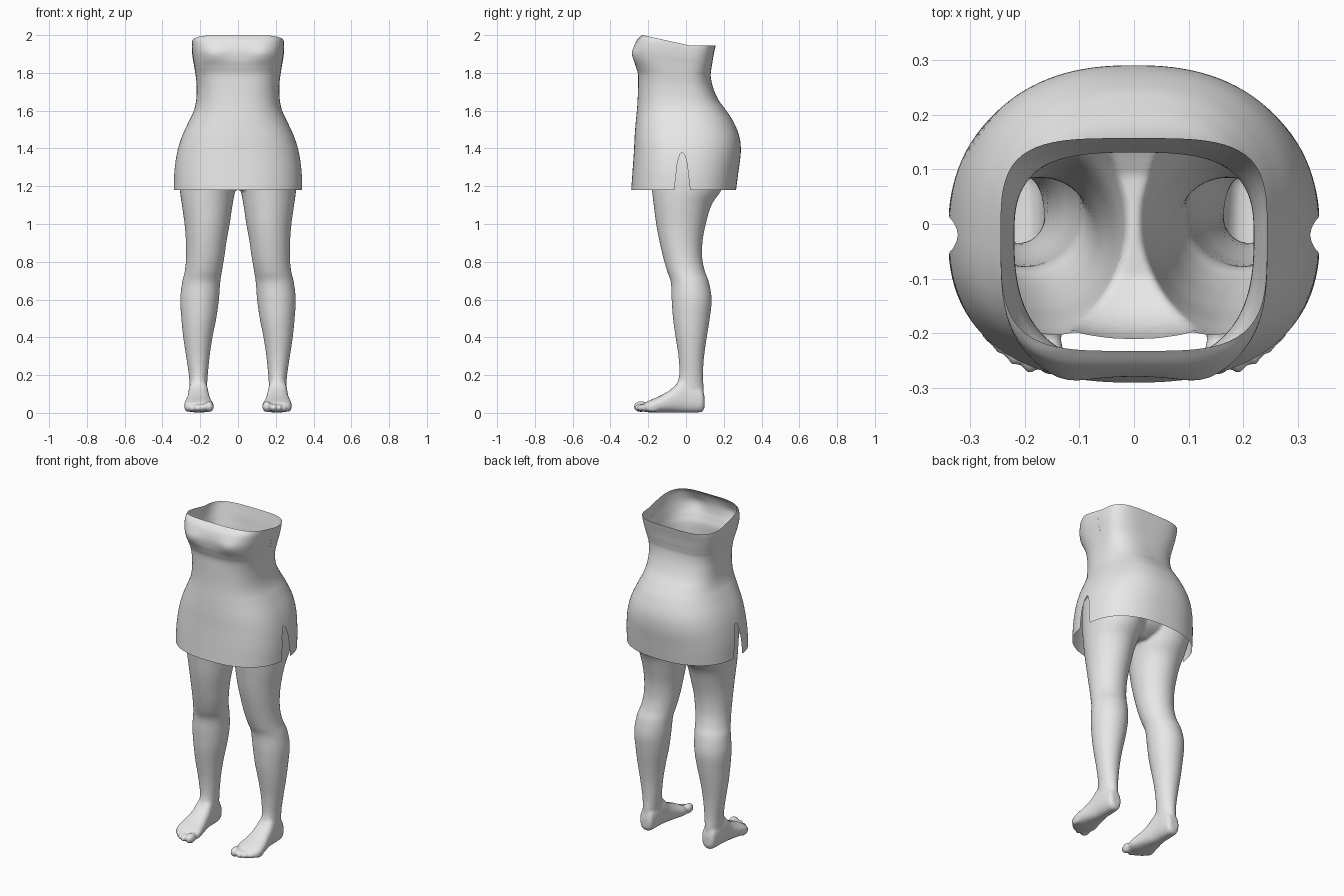
import bpy, bmesh
from math import sin, cos, pi, tau, exp, sqrt
from mathutils import Matrix, Vector

if "Cube" in bpy.data.objects:
    bpy.data.objects.remove(bpy.data.objects["Cube"])

grey = bpy.data.materials.new("light_grey")
grey.use_nodes = True
grey.diffuse_color = (0.8, 0.8, 0.8, 1)
grey.node_tree.nodes["Principled BSDF"].inputs["Base Color"].default_value = (0.8, 0.8, 0.8, 1)


def make_object(name, bm):
    mesh = bpy.data.meshes.new(name)
    bm.to_mesh(mesh)
    bm.free()
    obj = bpy.data.objects.new(name, mesh)
    bpy.context.collection.objects.link(obj)
    mesh.materials.append(grey)
    return obj


def shade(obj):
    for p in obj.data.polygons:
        p.use_smooth = True


def refine(rows, steps):
    """Catmull-Rom interpolation through rows of section values."""
    out = []
    for i in range(len(rows) - 1):
        a, b, c, d = (rows[max(i - 1, 0)], rows[i], rows[i + 1],
                      rows[min(i + 2, len(rows) - 1)])
        for s in range(steps):
            t = s / steps
            out.append([q + 0.5 * t * (r - p + t * (2*p - 5*q + 4*r - s2 + t * (3*(q - r) + s2 - p)))
                        for p, q, r, s2 in zip(a, b, c, d)])
    return out + [list(rows[-1])]


def strip(bm, rings, closed):
    verts = [[bm.verts.new(p) for p in ring] for ring in rings]
    n = len(verts[0])
    for lo, hi in zip(verts, verts[1:]):
        for j in range(n if closed else n - 1):
            k = (j + 1) % n
            bm.faces.new((lo[j], lo[k], hi[k], hi[j]))
    return verts


def solid(bm, rings):
    verts = strip(bm, rings, True)
    bm.faces.new(verts[0])
    bm.faces.new(verts[-1])


# Dress: height, half width, front y, back y, squareness
CENTRE = -0.02
dress_rows = [
    (1.18, .340, -.290, .265, 2.4), (1.28, .337, -.283, .278, 2.4),
    (1.38, .322, -.276, .290, 2.4), (1.46, .298, -.272, .283, 2.4),
    (1.54, .262, -.266, .252, 2.4), (1.60, .234, -.260, .213, 2.5),
    (1.66, .221, -.256, .170, 2.6), (1.73, .219, -.254, .141, 2.7),
    (1.79, .224, -.254, .131, 2.9), (1.83, .229, -.265, .133, 3.1),
    (1.87, .234, -.276, .138, 3.3), (1.92, .241, -.278, .144, 3.5),
    (1.97, .244, -.262, .152, 3.7), (2.00, .243, -.232, .157, 3.8)]


def dress_point(row, ang):
    z, hw, front, back, n = row
    depth = back - CENTRE if sin(ang) > 0 else CENTRE - front
    r = (abs(cos(ang) / hw) ** n + abs(sin(ang) / depth) ** n) ** (-1 / n)
    x, y = r * cos(ang), CENTRE + r * sin(ang)
    # Bust fullness on each side of the front
    if y < CENTRE:
        y -= .014 * exp(-((abs(x) - .13) / .06) ** 2 - ((z - 1.90) / .045) ** 2)
    # Neckline drops towards the back
    lift = min(max((z - 1.75) / .25, 0), 1)
    drop = min(max((y + .23) / .25, 0), 1)
    return Vector((x, y, z - .055 * lift * drop))


def slit(z):
    """Half width of the rounded side slit."""
    if z >= 1.38:
        return 0
    return .028 * sqrt(min((1.38 - z) / .07, 1)) + .014 * max(0, 1 - (z - 1.18) / .12)


bm = bmesh.new()
sections = refine(dress_rows, 8)
COLS = 56
for back_half in (True, False):
    rings = []
    for row in sections:
        gap = slit(row[0]) / row[1]
        start, end = (gap, pi - gap) if back_half else (pi + gap, tau - gap)
        rings.append([dress_point(row, start + (end - start) * j / COLS) for j in range(COLS + 1)])
    strip(bm, rings, False)
bmesh.ops.remove_doubles(bm, verts=bm.verts, dist=1e-5)
bmesh.ops.recalc_face_normals(bm, faces=bm.faces)
shade(make_object("dress", bm))

# Legs: height, inner x, outer x, front y, back y
leg_rows = [
    (.04, .170, .250, -.040, .092), (.12, .165, .255, -.055, .094),
    (.20, .160, .260, -.036, .090), (.30, .150, .275, -.040, .096),
    (.40, .135, .290, -.055, .110), (.50, .115, .300, -.069, .126),
    (.60, .101, .306, -.076, .136), (.69, .094, .296, -.080, .122),
    (.75, .085, .282, -.100, .100), (.82, .073, .275, -.120, .086),
    (.91, .060, .276, -.141, .088), (1.0, .044, .283, -.158, .105),
    (1.1, .029, .297, -.171, .135), (1.18, .014, .308, -.181, .188),
    (1.28, -.005, .314, -.195, .236), (1.38, -.01, .304, -.203, .255),
    (1.50, -.01, .270, -.205, .245)]
# Feet: y, inner x, outer x, bottom z, top z
foot_rows = [
    (.098, .187, .233, .030, .085), (.085, .170, .250, .006, .130),
    (.04, .163, .257, .002, .160), (-.02, .158, .262, .002, .180),
    (-.07, .150, .268, .002, .132), (-.13, .138, .280, .002, .094),
    (-.18, .128, .285, .002, .072), (-.215, .135, .272, .004, .056)]
# Toes: x, tip y, radius
toes = [(.153, -.278, .025), (.190, -.274, .019), (.218, -.260, .018),
        (.244, -.240, .017), (.266, -.216, .017)]
pelvis_rows = [
    (1.18, .08, -.10, .09), (1.22, .18, -.165, .16), (1.28, .25, -.20, .20),
    (1.38, .28, -.21, .23), (1.50, .26, -.21, .23)]


def oval(a0, a1, b0, b1, n=2, count=40):
    """Points of a rounded section spanning a0..a1 and b0..b1."""
    for j in range(count):
        c, s = cos(tau * j / count), sin(tau * j / count)
        r = (abs(c) ** n + abs(s) ** n) ** (-1 / n)
        yield (a0 + a1 + (a1 - a0) * c * r) / 2, (b0 + b1 + (b1 - b0) * s * r) / 2


bm = bmesh.new()
for side in (1, -1):
    solid(bm, [[(side * x, y, r[0]) for x, y in oval(*r[1:])] for r in refine(leg_rows, 5)])
    solid(bm, [[(side * x, r[0], z) for x, z in oval(*r[1:], n=2.5)] for r in refine(foot_rows, 5)])
    for x, tip, rad in toes:
        place = Matrix.Translation((side * x, tip + .04, rad + .008))
        bmesh.ops.create_uvsphere(bm, u_segments=20, v_segments=12, radius=1,
                                  matrix=place @ Matrix.Diagonal((rad, .04, rad * 1.15, 1)))
solid(bm, [[(x, y, r[0]) for x, y in oval(-r[1], r[1], r[2], r[3], n=2.2)]
           for r in refine(pelvis_rows, 5)])
bmesh.ops.recalc_face_normals(bm, faces=bm.faces)
body = make_object("legs_and_feet", bm)

# Fuse the parts into one skin and soften the joins
fuse = body.modifiers.new("fuse", "REMESH")
fuse.mode = "VOXEL"
fuse.voxel_size = .0075
soften = body.modifiers.new("soften", "SMOOTH")
soften.factor = .5
soften.iterations = 4
bpy.context.view_layer.objects.active = body
body.select_set(True)
for name in ("fuse", "soften"):
    bpy.ops.object.modifier_apply(modifier=name)

# Open the hips under the dress so the skin is hollow
bm = bmesh.new()
bm.from_mesh(body.data)
bmesh.ops.bisect_plane(bm, geom=bm.verts[:] + bm.edges[:] + bm.faces[:],
                       plane_co=(0, 0, 1.40), plane_no=(0, 0, 1), clear_outer=True)
bm.to_mesh(body.data)
bm.free()
shade(body)
